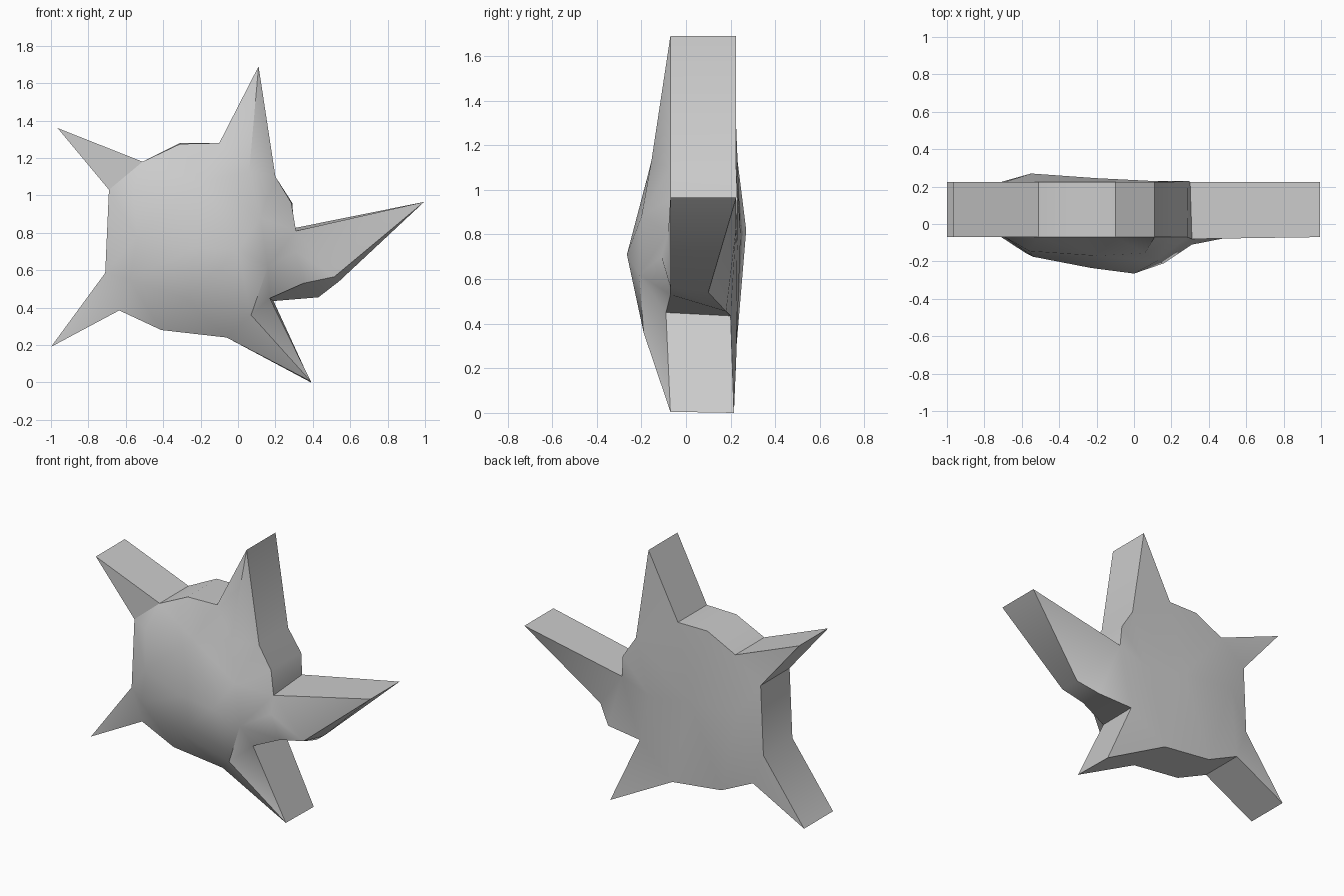
import bpy, bmesh
from mathutils import Vector
from mathutils.geometry import delaunay_2d_cdt

if "Cube" in bpy.data.objects:
    bpy.data.objects.remove(bpy.data.objects["Cube"])

# Star outline, clockwise from the top tip: (x, z)
outline = [(0.11, 1.69), (0.20, 1.10), (0.285, 0.96), (0.31, 0.81), (0.995, 0.965),
           (0.515, 0.565), (0.35, 0.53), (0.17, 0.45), (0.39, 0.005), (-0.06, 0.24),
           (-0.41, 0.28), (-0.635, 0.385), (-1.0, 0.19), (-0.71, 0.585), (-0.69, 1.03),
           (-0.965, 1.36), (-0.51, 1.18), (-0.31, 1.275), (-0.10, 1.28)]
# Rim points that leave the straight extrusion: index -> (x, y, z)
front_shift = {3: (0.31, -0.08, 0.81), 7: (0.17, -0.09, 0.45)}
back_shift = {2: (0.29, 0.23, 0.96), 3: (0.30, 0.225, 0.825), 5: (0.54, 0.10, 0.54),
              6: (0.43, 0.18, 0.455), 7: (0.19, 0.20, 0.435), 8: (0.39, 0.215, 0.0),
              17: (-0.31, 0.225, 1.28)}
# Raised interior points: (x, y, z)
front_bulge = [(0.0, -0.265, 0.71), (-0.23, -0.235, 0.72), (0.16, -0.21, 0.62),
               (0.07, -0.19, 0.36), (0.31, -0.11, 0.70), (0.06, -0.155, 1.13),
               (-0.20, -0.17, 1.07), (-0.56, -0.145, 1.03), (-0.58, -0.155, 0.55),
               (-0.28, -0.19, 0.45), (-0.54, -0.175, 0.78), (0.12, -0.20, 0.88)]
back_bulge = [(-0.55, 0.27, 0.82), (-0.2, 0.245, 0.8), (0.1, 0.23, 0.75)]


def rim(bm, y, shift):
    return [bm.verts.new(shift.get(i, (x, y, z))) for i, (x, z) in enumerate(outline)]


def cap(bm, ring, bulge):
    """Fill a rim with triangles that pass through the raised points."""
    verts = ring + [bm.verts.new(p) for p in bulge]
    n = len(ring)
    pts = [Vector((v.co.x, v.co.z)) for v in verts]
    edges = [(i, (i + 1) % n) for i in range(n)]
    res = delaunay_2d_cdt(pts, edges, [], 1, 1e-5)
    for f in res[2]:
        bm.faces.new([verts[res[3][i][0]] for i in f])


# Star body: bulging front, shallow back and straight rim walls
bm = bmesh.new()
front = rim(bm, -0.07, front_shift)
back = rim(bm, 0.225, back_shift)
cap(bm, front, front_bulge)
cap(bm, back, back_bulge)
for i in range(len(front)):
    j = (i + 1) % len(front)
    bm.faces.new((front[i], front[j], back[j], back[i]))
bmesh.ops.recalc_face_normals(bm, faces=bm.faces)
mesh = bpy.data.meshes.new("star_body")
bm.to_mesh(mesh)
bm.free()
star = bpy.data.objects.new("star_body", mesh)
bpy.context.collection.objects.link(star)
bpy.context.view_layer.objects.active = star
star.select_set(True)
bpy.ops.object.shade_smooth_by_angle(angle=0.7)
